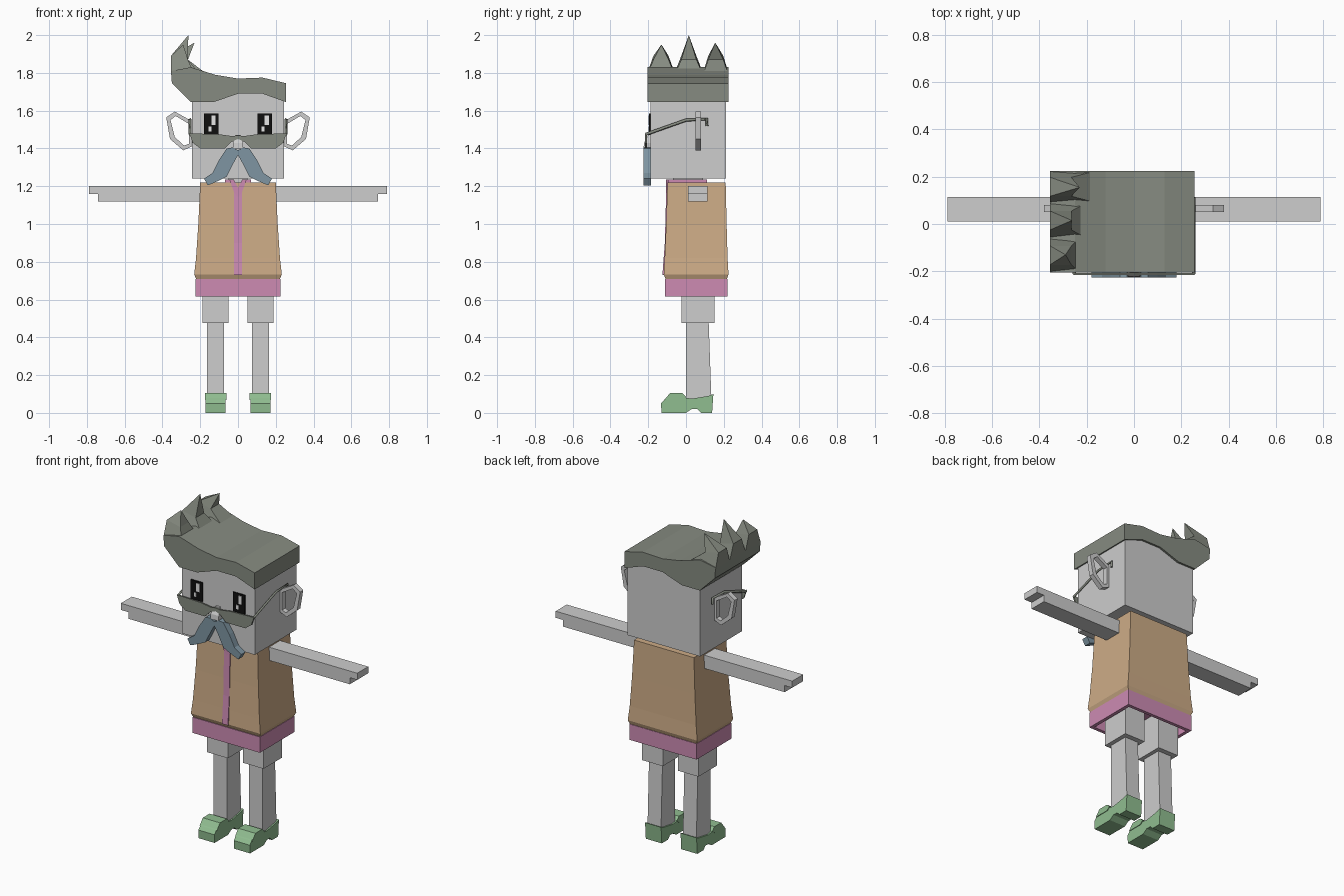
import bpy
import bmesh
from mathutils import Vector

default_cube = bpy.data.objects.get("Cube")
if default_cube:
    bpy.data.objects.remove(default_cube)


def make_material(name, red, green, blue):
    material = bpy.data.materials.new(name)
    material.use_nodes = True
    colour = (red, green, blue, 1)
    material.diffuse_color = colour
    material.node_tree.nodes["Principled BSDF"].inputs["Base Color"].default_value = colour
    return material


skin = make_material("skin grey", .61, .61, .61)
hair_grey = make_material("hair grey", .24, .26, .22)
tan = make_material("vest tan", .61, .41, .24)
pink = make_material("shirt pink", .61, .26, .45)
green = make_material("shoe green", .28, .51, .28)
blue = make_material("moustache blue", .21, .3, .36)
black = make_material("eye black", .005, .005, .005)
white = make_material("eye white", .9, .9, .9)


def finish(name, bm, material, mirrored=False):
    """Turn a bmesh into an object, optionally doubled across x = 0."""
    bmesh.ops.recalc_face_normals(bm, faces=bm.faces)
    mesh = bpy.data.meshes.new(name)
    bm.to_mesh(mesh)
    bm.free()
    mesh.materials.append(material)
    obj = bpy.data.objects.new(name, mesh)
    bpy.context.collection.objects.link(obj)
    if mirrored:
        obj.modifiers.new("Mirror", 'MIRROR').use_mirror_merge = False
    return obj


def loft(name, rings, material, mirrored=False, capped=True):
    """Bridge rings of equal length; a closing cap goes on each end."""
    bm = bmesh.new()
    loops = [[bm.verts.new(point) for point in ring] for ring in rings]
    count = len(loops[0])
    for lower, upper in zip(loops, loops[1:]):
        for i in range(count):
            j = (i + 1) % count
            bm.faces.new((lower[i], lower[j], upper[j], upper[i]))
    if capped:
        bm.faces.new(loops[0])
        bm.faces.new(loops[-1])
    return finish(name, bm, material, mirrored)


def rectangle(x0, x1, y0, y1, z):
    return [(x0, y0, z), (x1, y0, z), (x1, y1, z), (x0, y1, z)]


def box(name, x, y, z, material, mirrored=False):
    return loft(name, [rectangle(*x, *y, height) for height in z], material, mirrored)


def front_prism(name, outline, y, material, mirrored=False):
    """Extrude an x-z outline between two depths."""
    return loft(name, [[(px, depth, pz) for px, pz in outline] for depth in y],
                material, mirrored)


def side_prism(name, outline, x, material, mirrored=False):
    """Extrude a y-z outline between two widths."""
    return loft(name, [[(width, py, pz) for py, pz in outline] for width in x],
                material, mirrored)


def rod(name, path, radius, material):
    """Square-section bar following a path, mirrored to both sides."""
    curve = bpy.data.curves.new(name, 'CURVE')
    curve.dimensions = '3D'
    curve.bevel_depth = radius
    curve.bevel_resolution = 0
    curve.use_fill_caps = True
    spline = curve.splines.new('POLY')
    spline.points.add(len(path) - 1)
    for point, position in zip(spline.points, path):
        point.co = (*position, 1)
    curve.materials.append(material)
    obj = bpy.data.objects.new(name, curve)
    bpy.context.collection.objects.link(obj)
    obj.modifiers.new("Mirror", 'MIRROR').use_mirror_merge = False


# Head, neck and nose
box("head", (-.243, .243), (-.187, .213), (1.24, 1.69), skin)
box("neck", (-.05, .05), (-.07, .09), (1.2, 1.25), skin)
loft("nose", [rectangle(-.025, .025, -.225, -.18, 1.4),
              rectangle(-.027, .027, -.222, -.18, 1.43),
              rectangle(-.012, .012, -.2, -.18, 1.47)], skin)

# Open ring ears: an outline bridged to a shrunken copy of itself
ear_outline = [(.245, 1.545), (.335, 1.595), (.38, 1.565),
               (.36, 1.45), (.29, 1.39), (.245, 1.41)]
ear_hole = [(.26, 1.53), (.33, 1.572), (.357, 1.55),
            (.335, 1.46), (.285, 1.415), (.26, 1.425)]
ear_rings = [[(px, depth, pz) for px, pz in shape] for shape, depth in
             ((ear_outline, .05), (ear_outline, .08), (ear_hole, .08),
              (ear_hole, .05), (ear_outline, .05))]
loft("ears", ear_rings, skin, True, capped=False)

# Swept hair block
hair_outline = [(-.355, 1.81), (-.35, 1.745), (-.25, 1.645), (-.13, 1.645),
                (0, 1.69), (.13, 1.69), (.255, 1.645), (.255, 1.745),
                (.13, 1.775), (0, 1.77), (-.12, 1.79), (-.25, 1.83)]
front_prism("hair", hair_outline, (-.205, .225), hair_grey)


# Three bent spikes of the quiff
def spike(name, y0, y1, inner, tip):
    tip = Vector(tip)
    middle = (y0 + y1) / 2
    base = [Vector(p) for p in ((-.355, y0, 1.8), (inner, y0, 1.79),
                                (inner, y1, 1.79), (-.355, y1, 1.8))]
    bend = [Vector((-.355, middle - .04, 1.89)), Vector((-.265, middle - .04, 1.87)),
            Vector((-.265, middle + .04, 1.87)), Vector((-.355, middle + .04, 1.89))]
    point = [tip + (corner - tip) * .02 for corner in bend]
    loft(name, [base, bend, point], hair_grey)


spike("front_hair_spike", -.205, -.06, -.23, (-.29, -.13, 1.95))
spike("middle_hair_spike", -.06, .09, -.2, (-.263, .015, 2))
spike("back_hair_spike", .09, .225, -.16, (-.23, .155, 1.96))

# Square eyes with two glints each
for side, centre in (("right", -.141), ("left", .141)):
    box(side + "_eye", (centre - .039, centre + .039), (-.195, -.186), (1.47, 1.585), black)
    box(side + "_eye_large_glint", (centre, centre + .022), (-.198, -.194), (1.525, 1.575), white)
    box(side + "_eye_small_glint", (centre - .016, centre), (-.198, -.194), (1.49, 1.515), white)

# Half-moon glasses with hooked temples
lens_outline = [(0, 1.47), (.03, 1.465), (.1, 1.475), (.257, 1.48), (.24, 1.43),
                (.2, 1.4), (.07, 1.4), (.035, 1.435), (0, 1.45)]
front_prism("glasses_lenses", lens_outline, (-.216, -.207), hair_grey, True)
rod("glasses_temples", [(.253, -.212, 1.475), (.253, 0, 1.55), (.253, .11, 1.555),
                        (.253, .11, 1.52)], .008, hair_grey)

# Drooping moustache
moustache_outline = [(0, 1.39), (.03, 1.405), (.06, 1.4), (.1, 1.34), (.135, 1.27),
                     (.18, 1.24), (.16, 1.205), (.135, 1.215), (.09, 1.235),
                     (.06, 1.25), (.025, 1.32), (0, 1.365)]
front_prism("moustache", moustache_outline, (-.226, -.185), blue, True)

# Flared vest with a turned-under hem
loft("vest", [rectangle(-.222, .222, -.108, .217, .71),
              rectangle(-.232, .232, -.118, .225, .733),
              rectangle(-.222, .222, -.113, .22, .82),
              rectangle(-.21, .21, -.105, .215, 1),
              rectangle(-.2, .2, -.098, .21, 1.22)], tan)

# Shirt: hollow hem, front strip and collar
hem_shell = (((-.225, .225, -.112, .22), .71), ((-.225, .225, -.112, .22), .615),
             ((-.205, .205, -.092, .2), .615), ((-.205, .205, -.092, .2), .7))
loft("shirt_hem", [rectangle(*sides, z) for sides, z in hem_shell], pink)
strip_outline = [(-.125, .73), (-.112, .9), (-.105, 1.17), (-.09, 1.17), (-.09, .73)]
side_prism("shirt_front_strip", strip_outline, (-.02, .02), pink)
collar_flap = [(0, 1.19), (0, 1.14), (.02, 1.165), (.045, 1.235), (.022, 1.235)]
front_prism("collar_flaps", collar_flap, (-.106, -.09), pink, True)
box("collar", (.025, .07), (-.095, .11), (1.21, 1.235), pink, True)
box("collar_back", (-.07, .07), (.08, .11), (1.21, 1.235), pink)

# Straight arms with stepped fingertips
arm_outline = [(.19, 1.2), (.79, 1.2), (.79, 1.16), (.74, 1.16), (.74, 1.12), (.19, 1.12)]
front_prism("arms", arm_outline, (.01, .115), skin, True)

# Legs
box("thighs", (.05, .188), (-.025, .15), (.475, .71), skin, True)
loft("shins", [rectangle(.073, .163, .0, .135, .06),
               rectangle(.073, .163, .0, .13, .2),
               rectangle(.073, .163, .0, .12, .48)], skin, True)

# Shoes with an arched sole and raised heel edge
shoe_outline = [(-.13, 0), (0, 0), (.03, .02), (.06, .02), (.08, 0), (.138, 0),
                (.145, .1), (.12, .09), (.03, .075), (0, .08), (-.03, .097),
                (-.09, .092), (-.115, .07), (-.132, .05)]
side_prism("shoes", shoe_outline, (.065, .172), green, True)
tongue_outline = [(-.115, .068), (-.085, .105), (-.02, .105), (0, .085), (-.02, .068)]
side_prism("shoe_tongues", tongue_outline, (.061, .176), green, True)
